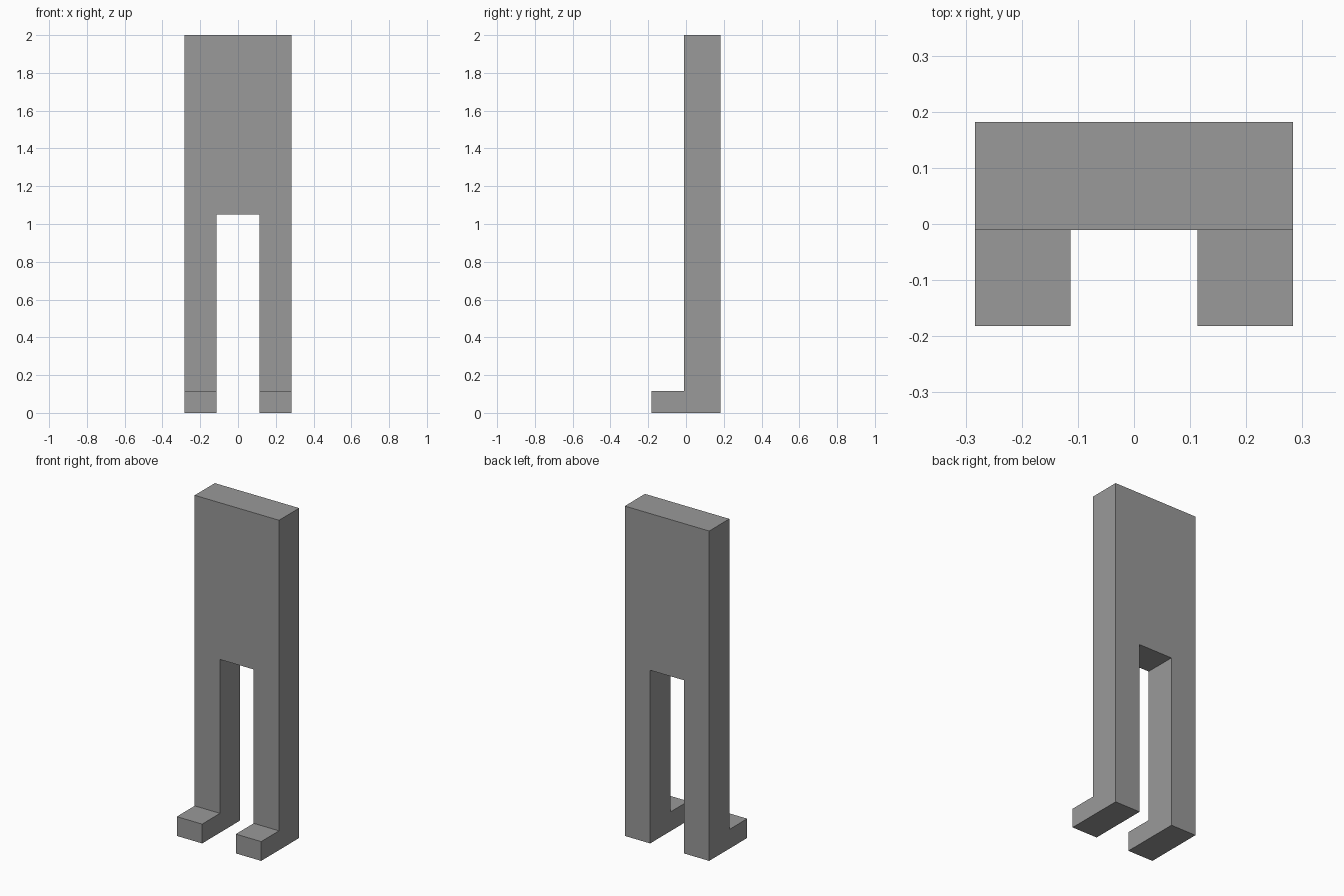
import bpy
import bmesh

cube = bpy.data.objects.get("Cube")
if cube:
    bpy.data.objects.remove(cube, do_unlink=True)

# Plain grey material
GREY = (0.32, 0.32, 0.32, 1.0)
mat = bpy.data.materials.new("plain_grey")
mat.use_nodes = True
mat.diffuse_color = GREY
bsdf = next(n for n in mat.node_tree.nodes if n.type == 'BSDF_PRINCIPLED')
bsdf.inputs["Base Color"].default_value = GREY

# Main dimensions
XS = (-0.283, -0.113, 0.113, 0.283)   # outer and inner leg sides
ZS = (0.0, 0.117, 1.05, 2.0)          # sole, foot top, crotch, top
FRONT, BACK, TOE = -0.011, 0.182, -0.182


def extrude(bm, faces, dy):
    """Pull a group of faces along y."""
    result = bmesh.ops.extrude_face_region(bm, geom=faces)
    verts = [v for v in result["geom"] if isinstance(v, bmesh.types.BMVert)]
    bmesh.ops.translate(bm, verts=verts, vec=(0, dy, 0))
    bmesh.ops.delete(bm, geom=[f for f in faces if f.is_valid], context='FACES_ONLY')
    return [f for f in result["geom"] if isinstance(f, bmesh.types.BMFace)]


bm = bmesh.new()

# Flat back silhouette: upper slab with an open gap between the legs
grid = {(i, k): bm.verts.new((x, BACK, z))
        for i, x in enumerate(XS) for k, z in enumerate(ZS)
        if True}
for i in range(3):
    for k in range(3):
        if i == 1 and k < 2:
            continue
        bm.faces.new([grid[c] for c in ((i, k), (i + 1, k), (i + 1, k + 1), (i, k + 1))])

# Slab thickness, keeping the back closed
back_faces = bm.faces[:]
copy = bmesh.ops.duplicate(bm, geom=back_faces)
front_faces = extrude(bm, [g for g in copy["geom"] if isinstance(g, bmesh.types.BMFace)],
                      FRONT - BACK)
bmesh.ops.remove_doubles(bm, verts=bm.verts[:], dist=0.0001)

# Feet pulled forward from the bottom of each leg
feet = [f for f in bm.faces
        if all(abs(v.co.y - FRONT) < 0.001 and v.co.z < ZS[1] + 0.001 for v in f.verts)]
extrude(bm, feet, TOE - FRONT)

# Tidy flat areas and face everything outward
bmesh.ops.remove_doubles(bm, verts=bm.verts[:], dist=0.0001)
bmesh.ops.dissolve_limit(bm, angle_limit=0.01, verts=bm.verts[:], edges=bm.edges[:])
bmesh.ops.recalc_face_normals(bm, faces=bm.faces[:])

mesh = bpy.data.meshes.new("legs_and_torso_slab")
bm.to_mesh(mesh)
bm.free()
mesh.materials.append(mat)
body = bpy.data.objects.new("legs_and_torso_slab", mesh)
bpy.context.collection.objects.link(body)
